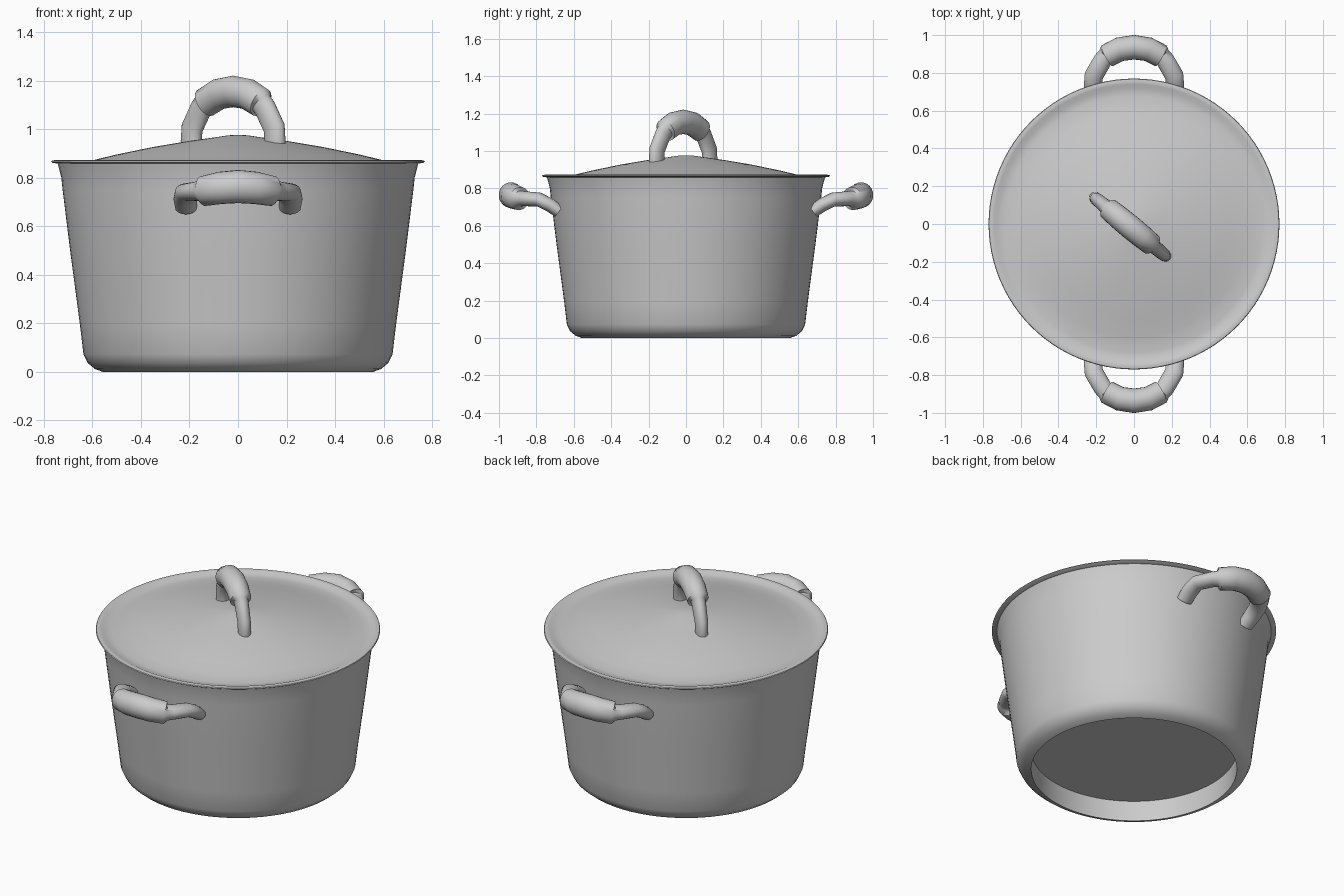
import bpy, bmesh, math
from mathutils import Vector

if "Cube" in bpy.data.objects:
    bpy.data.objects.remove(bpy.data.objects["Cube"])


def finish(name, bm, angle=40):
    bmesh.ops.remove_doubles(bm, verts=bm.verts, dist=1e-5)
    bmesh.ops.recalc_face_normals(bm, faces=bm.faces)
    me = bpy.data.meshes.new(name)
    bm.to_mesh(me)
    bm.free()
    ob = bpy.data.objects.new(name, me)
    bpy.context.collection.objects.link(ob)
    bpy.ops.object.select_all(action='DESELECT')
    ob.select_set(True)
    bpy.context.view_layer.objects.active = ob
    bpy.ops.object.shade_smooth_by_angle(angle=math.radians(angle))
    return ob


def lathe(name, profile, steps=96):
    bm = bmesh.new()
    vs = [bm.verts.new((r, 0, z)) for r, z in profile]
    es = [bm.edges.new(p) for p in zip(vs, vs[1:])]
    bmesh.ops.spin(bm, geom=vs + es, cent=(0, 0, 0), axis=(0, 0, 1),
                   angle=math.tau, steps=steps)
    return finish(name, bm)


def tube(name, points, radii, flats, side, sides=24):
    """Sweep an ellipse of changing size along a path, with capped ends."""
    bm = bmesh.new()
    rings = []
    for i, p in enumerate(points):
        t = (points[min(i + 1, len(points) - 1)] - points[max(i - 1, 0)]).normalized()
        n = (side - t * side.dot(t)).normalized()
        b = t.cross(n)
        rings.append([bm.verts.new(p + radii[i] * (n * flats[i] * math.cos(a) + b * math.sin(a)))
                      for a in (math.tau * k / sides for k in range(sides))])
    for r0, r1 in zip(rings, rings[1:]):
        for k in range(sides):
            j = (k + 1) % sides
            bm.faces.new((r0[k], r0[j], r1[j], r1[k]))
    bm.faces.new(rings[0])
    bm.faces.new(rings[-1])
    return finish(name, bm, 50)


# Pot: recessed base, tapered thin wall, flared rim, hollow inside
lathe("pot_body", [
    (0, 0.122), (0.557, 0.122), (0.557, 0), (0.59, 0.012), (0.62, 0.037),
    (0.637, 0.072), (0.651, 0.19), (0.692, 0.5), (0.723, 0.75), (0.728, 0.80),
    (0.743, 0.858), (0.727, 0.858), (0.713, 0.80), (0.708, 0.75), (0.677, 0.5),
    (0.636, 0.19), (0.62, 0.13), (0, 0.13)])

# Lid: shallow dome, groove inside a raised thin lip
lathe("lid", [
    (0, 0.977), (0.04, 0.975), (0.1, 0.966), (0.2, 0.952), (0.35, 0.927),
    (0.5, 0.896), (0.6, 0.872), (0.68, 0.860), (0.72, 0.862), (0.74, 0.871),
    (0.755, 0.873), (0.767, 0.871), (0.770, 0.866), (0.764, 0.862), (0.735, 0.857),
    (0.68, 0.850), (0.6, 0.862), (0.5, 0.886), (0.2, 0.942), (0, 0.966)])

# Shared handle shape: along, outward, rise, radius, flatness (thin legs, thick grip)
half = [(-0.214, 0.68, 0.677, 0.045, 0.75), (-0.217, 0.73, 0.712, 0.049, 0.75),
        (-0.213, 0.785, 0.740, 0.050, 0.75), (-0.165, 0.868, 0.745, 0.049, 0.82),
        (-0.148, 0.886, 0.745, 0.049, 0.85), (-0.144, 0.890, 0.745, 0.062, 1.0),
        (-0.075, 0.925, 0.758, 0.064, 1.04)]
shape = half + [(0, 0.936, 0.764, 0.065, 1.05)] + [(-h[0], *h[1:]) for h in half[::-1]]
radii = [s[3] for s in shape]
flats = [s[4] for s in shape]

# Side handles, front and back
for name, s in (("front_handle", -1), ("back_handle", 1)):
    tube(name, [Vector((p[0], s * p[1], p[2])) for p in shape], radii, flats, Vector((0, 0, 1)))

# Lid handle: same arch stood upright and turned
a = math.radians(-39.5)
d = Vector((math.cos(a), math.sin(a), 0))
tube("lid_handle", [Vector((-0.02, -0.015, p[1] + 0.22)) + d * p[0] * 1.03 for p in shape],
     radii, [f * 0.94 for f in flats], Vector((-d.y, d.x, 0)))
